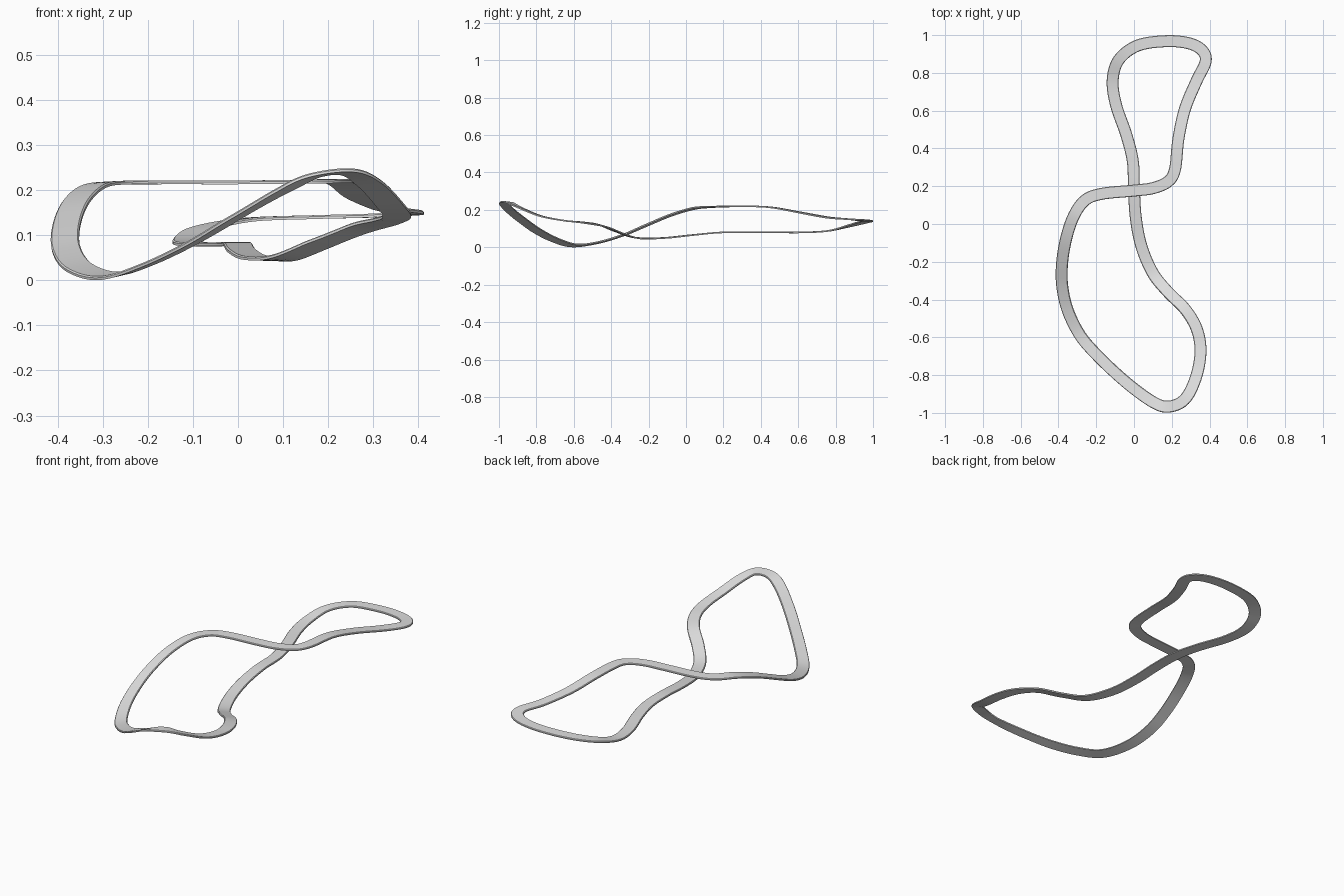
import bpy
import bmesh
from math import cos, sin, radians
from mathutils import Vector

cube = bpy.data.objects.get("Cube")
if cube:
    bpy.data.objects.remove(cube, do_unlink=True)

HALF_WIDTH = 0.0315
HALF_THICK = 0.0042
CHAMFER = 0.003
STEPS = 10

# Control points of the closed centre line
path = [Vector(p) for p in (
    (0.17, -0.967, .234), (0.10, -0.942, .202), (0, -0.872, .145),
    (-0.1, -0.787, .086), (-0.2, -0.69, .038), (-0.285, -0.59, .012),
    (-0.35, -0.46, .03), (-0.38, -0.33, .07), (-0.381, -0.21, .121),
    (-0.36, -0.08, .175), (-0.32, 0.04, .21), (-0.26, 0.125, .218),
    (-0.17, 0.16, .219), (0, 0.177, .219), (0.1, 0.19, .22),
    (0.18, 0.225, .221), (0.217, 0.29, .222), (0.235, 0.45, .216),
    (0.27, 0.61, .188), (0.33, 0.755, .162), (0.379, 0.86, .153),
    (0.36, 0.92, .149), (0.29, 0.957, .145), (0.17, 0.968, .142),
    (0.02, 0.945, .136), (-0.08, 0.87, .116), (-0.113, 0.76, .09),
    (-0.095, 0.63, .082), (-0.04, 0.47, .082), (-0.006, 0.33, .082),
    (0, 0.18, .081), (0.01, 0.03, .067), (0.04, -0.12, .052),
    (0.1, -0.26, .052), (0.18, -0.36, .083), (0.27, -0.45, .118),
    (0.33, -0.55, .134), (0.352, -0.66, .146), (0.337, -0.78, .17),
    (0.295, -0.89, .215), (0.245, -0.947, .242))]

# Banking keys: (control point number, degrees)
banking = [(0, -6), (2, 8), (3, 11), (6, 10), (10, 3), (12, 0), (32, 0),
           (34, 10), (35, 10), (37, 0), (40, -6), (len(path), -6)]

# Ribbon cross-section: (sideways, along the normal), chamfered on top
section = [(-HALF_WIDTH, -HALF_THICK), (HALF_WIDTH, -HALF_THICK),
           (HALF_WIDTH, HALF_THICK - CHAMFER), (HALF_WIDTH - CHAMFER, HALF_THICK),
           (CHAMFER - HALF_WIDTH, HALF_THICK), (-HALF_WIDTH, HALF_THICK - CHAMFER)]


def smooth_loop(points, steps):
    """Closed Catmull-Rom curve through the points."""
    n, out = len(points), []
    for i in range(n):
        a, b, c, d = (points[(i + k) % n] for k in (-1, 0, 1, 2))
        for s in range(steps):
            t = s / steps
            out.append(0.5 * (2 * b + (c - a) * t + (2 * a - 5 * b + 4 * c - d) * t ** 2
                              + (3 * b - a - 3 * c + d) * t ** 3))
    return out


def bank_at(position):
    """Eased banking angle in radians at a place along the path."""
    for (p, a), (q, b) in zip(banking, banking[1:]):
        if p <= position <= q:
            t = (position - p) / (q - p)
            return radians(a + (b - a) * t * t * (3 - 2 * t))


# Sweep the banked section round the loop
centre = smooth_loop(path, STEPS)
count, size = len(centre), len(section)
verts, faces = [], []
for i, p in enumerate(centre):
    tangent = (centre[(i + 1) % count] - centre[i - 1]).normalized()
    level = tangent.cross(Vector((0, 0, 1))).normalized()
    upright = level.cross(tangent)
    roll = bank_at(i / STEPS)
    side = level * cos(roll) + upright * sin(roll)
    normal = side.cross(tangent)
    verts += [p + side * u + normal * v for u, v in section]
    for j in range(size):
        k, nxt = (j + 1) % size, (i + 1) % count
        faces.append((i * size + j, i * size + k, nxt * size + k, nxt * size + j))

# Rest the lowest point on the ground
low = min(v.z for v in verts)
verts = [v - Vector((0, 0, low)) for v in verts]

mesh = bpy.data.meshes.new("track_ribbon")
mesh.from_pydata(verts, [], faces)
mesh.update()
track = bpy.data.objects.new("track_ribbon", mesh)
bpy.context.collection.objects.link(track)

# Make normals point outwards
bm = bmesh.new()
bm.from_mesh(mesh)
bmesh.ops.recalc_face_normals(bm, faces=bm.faces)
bm.to_mesh(mesh)
bm.free()

# Plain light grey
grey = bpy.data.materials.new("light_grey")
grey.use_nodes = True
colour = (0.75, 0.75, 0.75, 1)
grey.diffuse_color = colour
grey.node_tree.nodes["Principled BSDF"].inputs["Base Color"].default_value = colour
mesh.materials.append(grey)

bpy.ops.object.select_all(action='DESELECT')
track.select_set(True)
bpy.context.view_layer.objects.active = track
bpy.ops.object.shade_smooth_by_angle()
